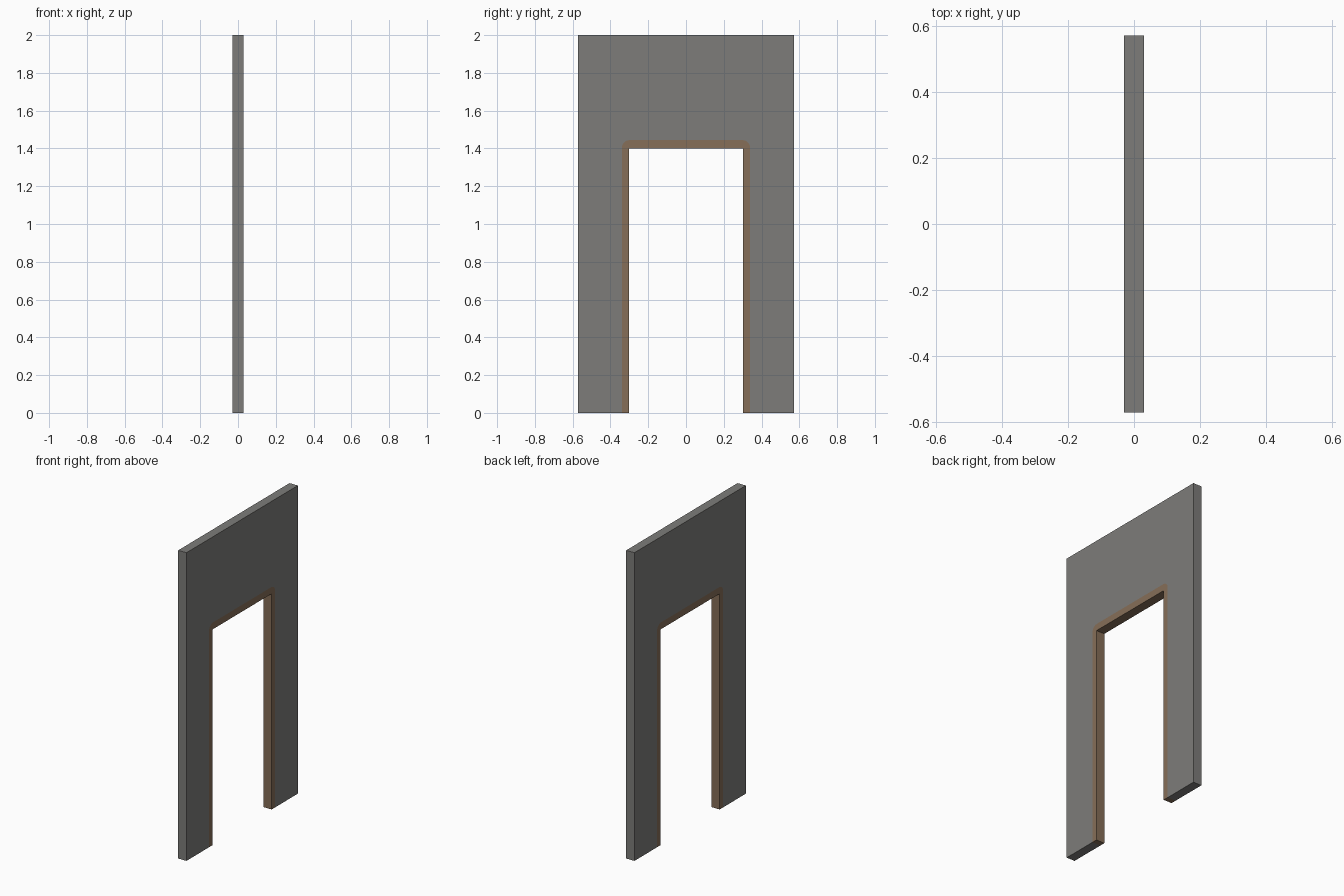
import bpy, bmesh, math

if "Cube" in bpy.data.objects:
    bpy.data.objects.remove(bpy.data.objects["Cube"])

HALF_T = 0.0295            # half wall thickness
W, H = 0.571, 2.0          # wall half width, height
OW, OH = 0.303, 1.40       # opening half width, height
FW, FH = 0.339, 1.444      # painted frame half width, height
R = 0.04                   # frame corner radius


def material(name, rgb):
    m = bpy.data.materials.new(name)
    m.diffuse_color = (*rgb, 1)
    m.use_nodes = True
    m.node_tree.nodes["Principled BSDF"].inputs["Base Color"].default_value = m.diffuse_color
    return m


def slab(name, outline, seams, mat):
    """Extrude a counter-clockwise (y, z) outline along x, leaving seam edges open."""
    bm = bmesh.new()
    front = [bm.verts.new((HALF_T, y, z)) for y, z in outline]
    back = [bm.verts.new((-HALF_T, y, z)) for y, z in outline]
    bm.faces.new(front)
    bm.faces.new(back[::-1])
    n = len(outline)
    for i in range(n):
        j = (i + 1) % n
        if outline[i] in seams and outline[j] in seams:
            continue
        bm.faces.new((back[i], back[j], front[j], front[i]))
    me = bpy.data.meshes.new(name)
    bm.to_mesh(me)
    bm.free()
    me.materials.append(mat)
    ob = bpy.data.objects.new(name, me)
    bpy.context.collection.objects.link(ob)


# Outer edge of the frame, left foot to right foot, with rounded corners
left = [(-FW, 0.0)]
for k in range(7):
    a = math.pi - k * math.pi / 12
    left.append((-FW + R + R * math.cos(a), FH - R + R * math.sin(a)))
seam = left + [(-y, z) for y, z in reversed(left)]

# Wall around the frame
slab("wall", [(-W, 0.0)] + seam + [(W, 0.0), (W, H), (-W, H)], seam,
     material("grey plaster", (0.205, 0.202, 0.193)))

# Flush frame lining the doorway
slab("door_frame", [(-OW, 0.0), (-OW, OH), (OW, OH), (OW, 0.0)] + seam[::-1], seam,
     material("brown wood", (0.238, 0.158, 0.098)))
